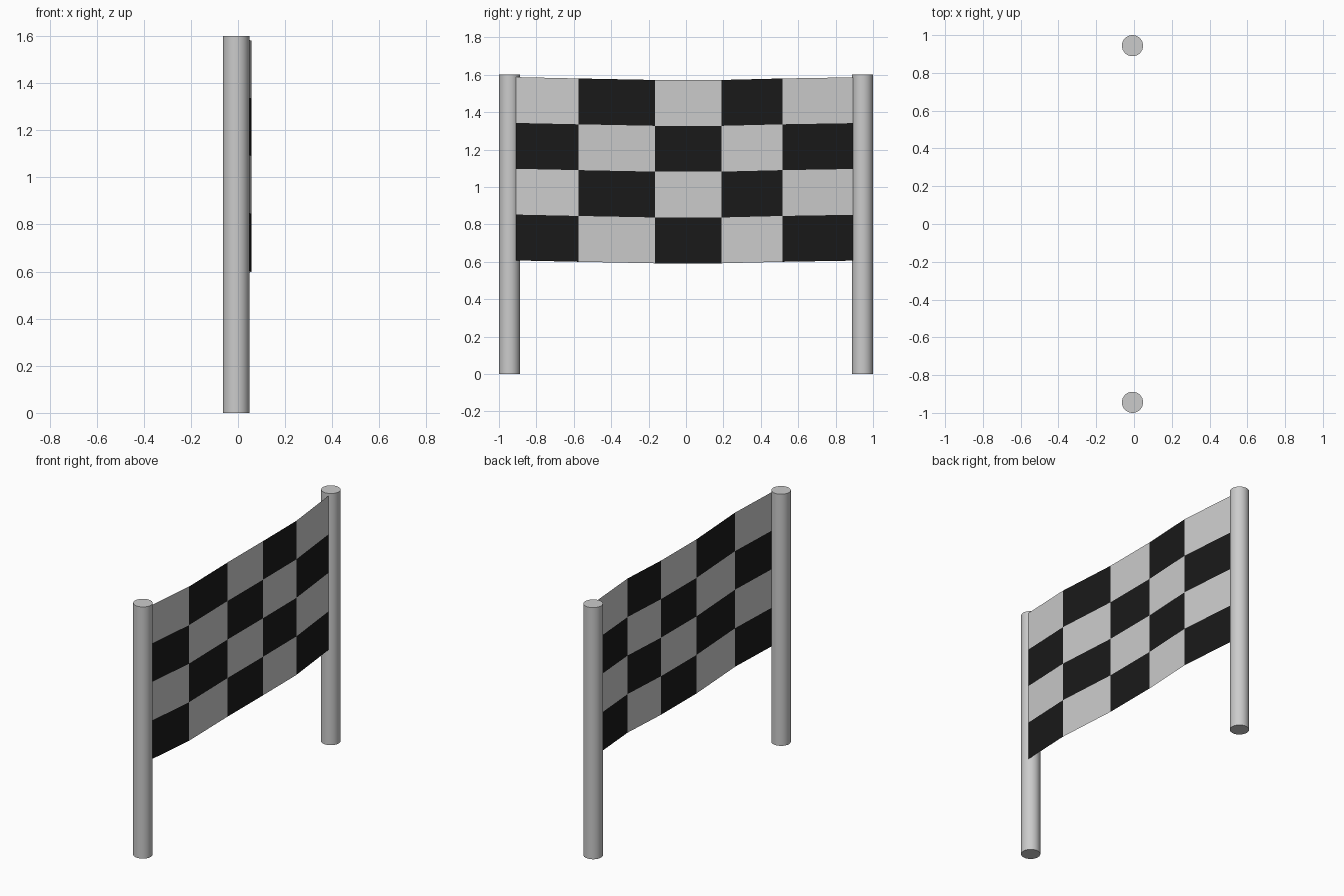
import bpy, bmesh

if "Cube" in bpy.data.objects:
    bpy.data.objects.remove(bpy.data.objects["Cube"])

# Two round posts
for name, y in (("post_left", -0.944), ("post_right", 0.944)):
    bpy.ops.mesh.primitive_cylinder_add(vertices=32, radius=0.056, depth=1.6,
                                        location=(-0.008, y, 0.8))
    bpy.context.object.name = name
    bpy.ops.object.shade_smooth_by_angle()

# Checkered banner: a thin folded sheet, ends buried in the posts
# each column line: y, x, top height
lines = [(-0.944, 0.034, 1.588), (-0.575, 0.058, 1.58), (-0.165, 0.041, 1.572),
         (0.19, 0.042, 1.572), (0.515, 0.05, 1.58), (0.944, 0.008, 1.587)]
rows, row_height = 4, 0.245

bm = bmesh.new()
grid = [[bm.verts.new((x, y, top - r * row_height)) for r in range(rows + 1)]
        for y, x, top in lines]
for c in range(len(lines) - 1):
    for r in range(rows):
        face = bm.faces.new((grid[c][r], grid[c][r + 1],
                             grid[c + 1][r + 1], grid[c + 1][r]))
        face.material_index = (c + r) % 2

mesh = bpy.data.meshes.new("checkered_banner")
bm.to_mesh(mesh)
bm.free()
banner = bpy.data.objects.new("checkered_banner", mesh)
bpy.context.collection.objects.link(banner)

# Light and dark squares
for name, v in (("light_square", 0.8), ("dark_square", 0.01)):
    mat = bpy.data.materials.new(name)
    mat.diffuse_color = (v, v, v, 1)
    mat.use_nodes = True
    mat.node_tree.nodes["Principled BSDF"].inputs["Base Color"].default_value = mat.diffuse_color
    mesh.materials.append(mat)
